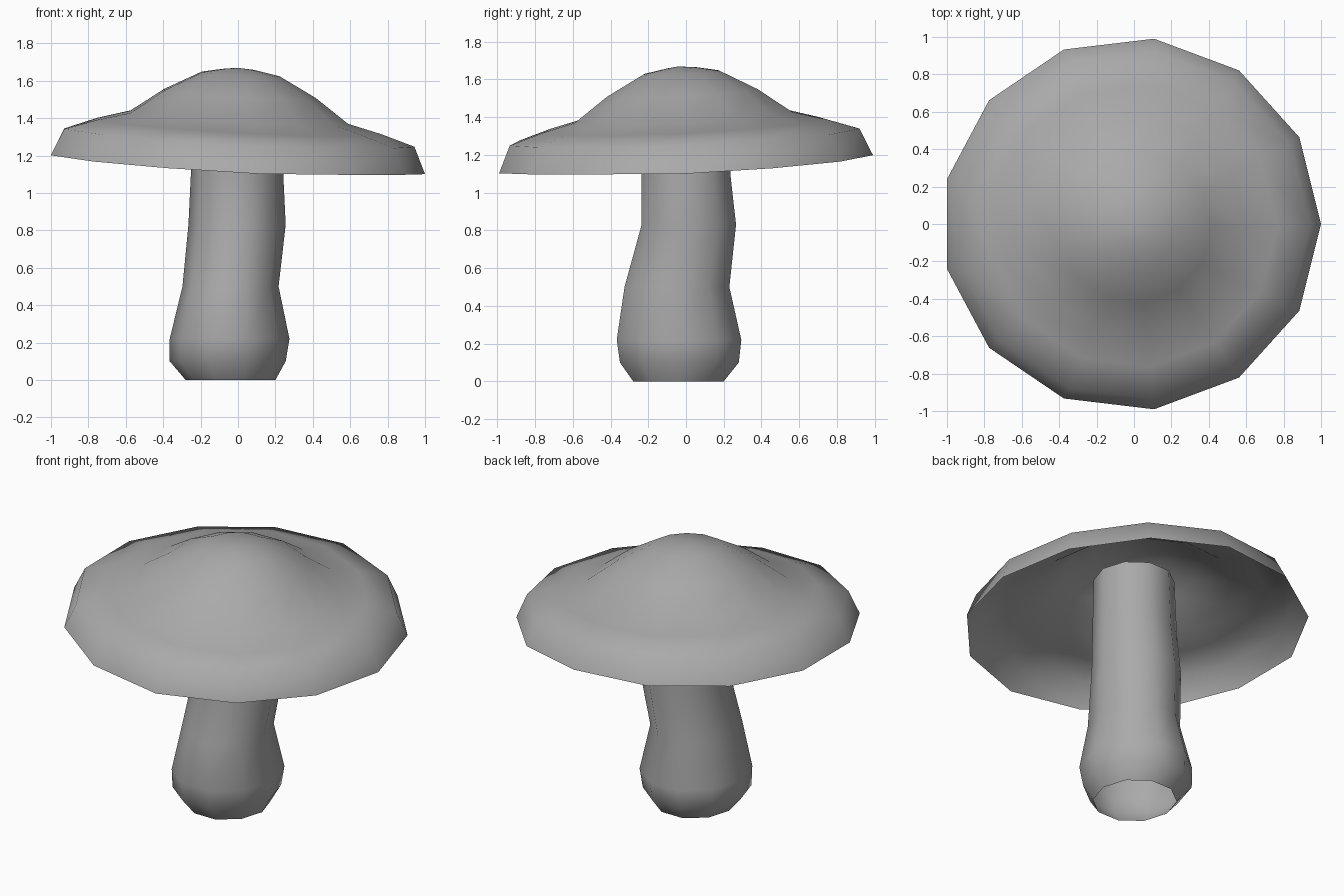
import bpy, bmesh, math
from mathutils import Vector

if "Cube" in bpy.data.objects:
    bpy.data.objects.remove(bpy.data.objects["Cube"], do_unlink=True)

grey = bpy.data.materials.new("mushroom_grey")
grey.use_nodes = True
grey.diffuse_color = (0.4, 0.4, 0.4, 1)
grey.node_tree.nodes["Principled BSDF"].inputs["Base Color"].default_value = (0.4, 0.4, 0.4, 1)

# Uphill direction and slope of the lopsided cap
UPHILL = Vector((-0.75, 0.65))
SLOPE = 0.075
RIM_Z = 1.157


def ring(bm, sides, cx, cy, z, rx, ry):
    return [bm.verts.new((cx + rx * math.cos(a), cy + ry * math.sin(a), z))
            for a in (math.tau * i / sides for i in range(sides))]


def skin(bm, loops):
    """Join neighbouring loops with outward-facing quads."""
    for low, high in zip(loops, loops[1:]):
        n = len(low)
        for i in range(n):
            j = (i + 1) % n
            bm.faces.new((low[i], low[j], high[j], high[i]))


def finish(bm, name, angle):
    mesh = bpy.data.meshes.new(name)
    bm.to_mesh(mesh)
    bm.free()
    obj = bpy.data.objects.new(name, mesh)
    bpy.context.collection.objects.link(obj)
    mesh.materials.append(grey)
    bpy.ops.object.select_all(action="DESELECT")
    obj.select_set(True)
    bpy.context.view_layer.objects.active = obj
    bpy.ops.object.shade_smooth_by_angle(angle=math.radians(angle))


# Cap: a single thin sheet from the rim up to the crown
bm = bmesh.new()
profile = [(1.015, RIM_Z), (0.95, 1.3), (0.77, 1.357), (0.59, 1.402),
           (0.41, 1.53), (0.21, 1.635), (0.08, 1.66)]
loops = [ring(bm, 13, -0.01, 0, z, r, r * 0.983) for r, z in profile]
skin(bm, loops)
crown = bm.verts.new((-0.02, -0.02, 1.668))
for a, b in zip(loops[-1], loops[-1][1:] + loops[-1][:1]):
    bm.faces.new((a, b, crown))
for v in bm.verts:
    lean = SLOPE * (v.co.z - RIM_Z)
    lift = SLOPE * v.co.xy.dot(UPHILL)
    v.co.z += max(-0.06, min(0.045, lift))
    v.co.x -= UPHILL.x * lean + 0.005
    v.co.y -= UPHILL.y * lean
finish(bm, "mushroom_cap", 65)

# Stem: crooked open tube with a swollen foot
bm = bmesh.new()
stem = [(-0.04, -0.04, 0.0, 0.24, 0.252), (-0.055, -0.035, 0.1, 0.31, 0.331),
        (-0.045, -0.037, 0.22, 0.32, 0.347), (-0.04, -0.048, 0.5, 0.257, 0.292),
        (-0.005, 0.015, 0.83, 0.26, 0.263), (-0.005, 0, 1.1, 0.247, 0.247),
        (0, 0, 1.445, 0.235, 0.24)]
skin(bm, [ring(bm, 10, *s) for s in stem])
finish(bm, "mushroom_stem", 60)
